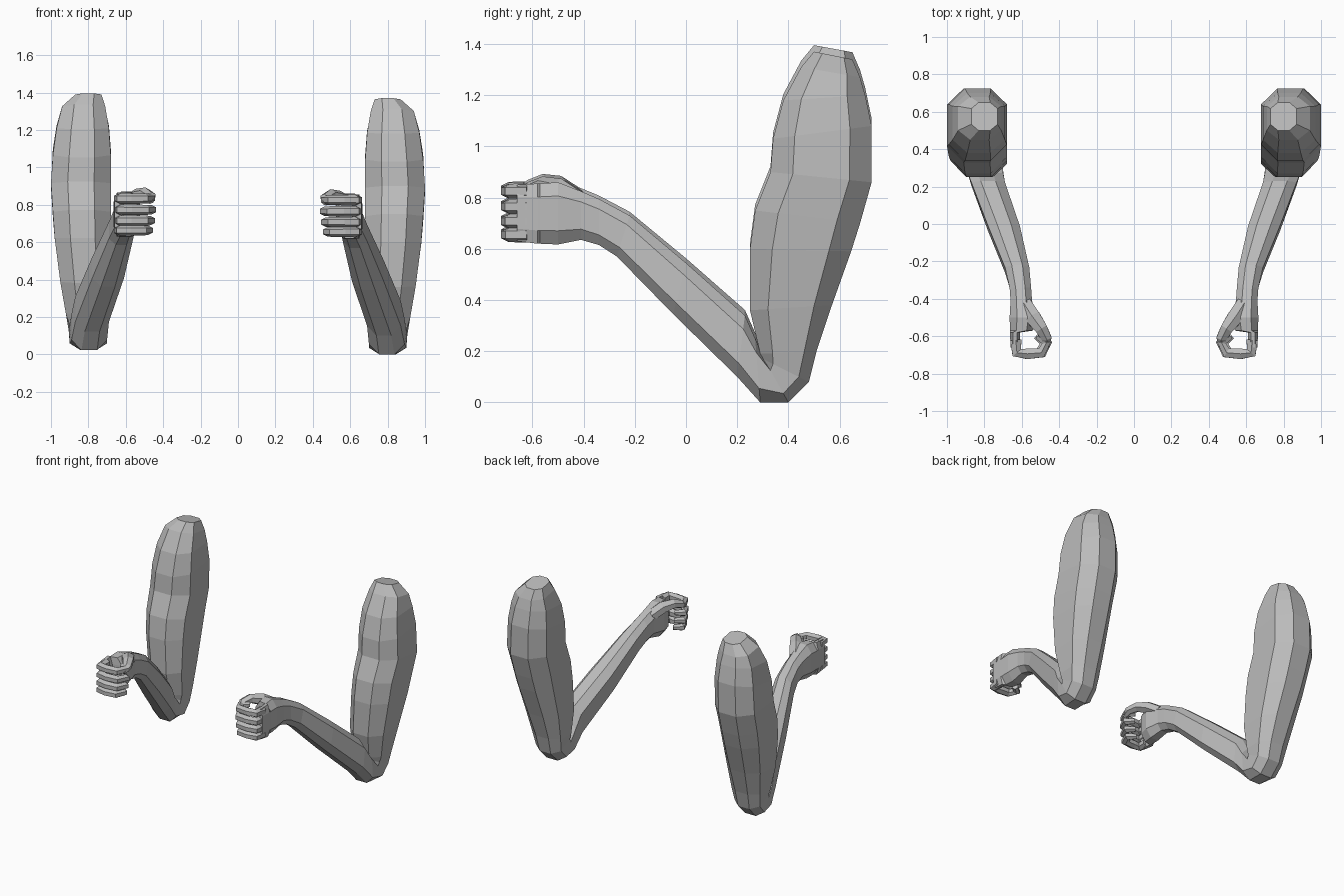
import bpy
import bmesh
from mathutils import Vector

default_cube = bpy.data.objects.get("Cube")
if default_cube:
    bpy.data.objects.remove(default_cube, do_unlink=True)

# Plain grey skin
skin = bpy.data.materials.new("grey_skin")
skin.use_nodes = True
grey = (0.5, 0.5, 0.5, 1)
skin.diffuse_color = grey
skin.node_tree.nodes["Principled BSDF"].inputs["Base Color"].default_value = grey

# Chamfered box section: (fraction across x, fraction front to back)
SECTION = [(.28, 0), (.72, 0), (1, .22), (1, .78),
           (.72, 1), (.28, 1), (0, .78), (0, .22)]
# Hexagonal finger section: (sideways, up)
FINGER_SECTION = [(1, .5), (0, 1), (-1, .5), (-1, -.5), (0, -1), (1, -.5)]


def place(point, side):
    """Puts a point on the chosen side; the right arm is raised a little."""
    x, y, z = point
    if side < 0:
        z += .018 + .015 * y
    return (side * x, y, z)


def loft(name, rings, side):
    """Joins rings of points into a closed, flat shaded skin."""
    mesh = bpy.data.meshes.new(name)
    bm = bmesh.new()
    loops = [[bm.verts.new(place(p, side)) for p in ring] for ring in rings]
    for a, b in zip(loops, loops[1:]):
        count = len(a)
        for i in range(count):
            j = (i + 1) % count
            bm.faces.new((a[i], a[j], b[j], b[i]))
    bm.faces.new(loops[0])
    bm.faces.new(loops[-1])
    bmesh.ops.recalc_face_normals(bm, faces=bm.faces[:])
    bm.to_mesh(mesh)
    bm.free()
    mesh.materials.append(skin)
    obj = bpy.data.objects.new(name, mesh)
    bpy.context.collection.objects.link(obj)
    return obj


def limb_ring(front_y, front_z, back_y, back_z, inner, outer):
    """A ring spanning a front edge and a back edge, between two x limits."""
    return [(inner + (outer - inner) * u,
             front_y + (back_y - front_y) * t,
             front_z + (back_z - front_z) * t) for u, t in SECTION]


def tube_rings(path, radii):
    """Hexagonal rings that follow a path."""
    points = [Vector(p) for p in path]
    rings = []
    for i, point in enumerate(points):
        before = points[max(i - 1, 0)]
        after = points[min(i + 1, len(points) - 1)]
        tangent = (after - before).normalized()
        sideways = tangent.cross(Vector((0, 0, 1))).normalized()
        up = sideways.cross(tangent)
        rings.append([point + (sideways * s + up * u) * radii[i]
                      for s, u in FINGER_SECTION])
    return rings


# Front edge y, z; back edge y, z; inner and outer x
upper_arm = [
    (.50, 1.37, .65, 1.34, .73, .87),
    (.45, 1.31, .68, 1.27, .71, .94),
    (.38, 1.18, .70, 1.2, .69, .97),
    (.34, 1.03, .725, 1.08, .68, .99),
    (.33, .9, .725, .86, .68, 1),
    (.27, .75, .68, .7, .68, .99),
    (.25, .6, .645, .59, .68, .98),
    (.25, .36, .57, .38, .68, .95),
    (.29, .19, .51, .2, .69, .92),
    (.3, .17, .48, .08, .7, .905),
]
forearm = [
    (.31, .16, .4, 0, .7, .9),
    (.27, .25, .29, 0, .7, .89),
    (.23, .34, .2, .1, .69, .87),
    (0, .545, -.05, .345, .61, .78),
    (-.22, .73, -.27, .57, .56, .69),
    (-.34, .795, -.34, .615, .55, .665),
]
hand = [
    (-.41, .825, -.41, .635, .545, .66),
    (-.5, .86, -.5, .617, .525, .665),
    (-.57, .855, -.57, .62, .54, .663),
    (-.58, .855, -.58, .62, .61, .663),
    (-.66, .85, -.66, .63, .61, .66),
]

# Fingers stacked from index to little: height and reach
fingers = {"index": (.825, 1), "middle": (.765, 1.04),
           "ring": (.707, 1), "little": (.655, .93)}
curl = [(.632, -.62), (.626, -.688), (.57, -.694),
        (.495, -.688), (.468, -.635), (.515, -.598)]
curl_radii = [.03, .029, .028, .027, .025, .018]

thumb = [(.585, -.43, .79), (.54, -.5, .835), (.495, -.56, .85),
         (.468, -.61, .835), (.47, -.655, .81)]
thumb_radii = [.04, .042, .033, .027, .016]

for side, label in ((1, "left"), (-1, "right")):
    # Continuous shoulder, elbow, wrist and palm
    rings = [limb_ring(*row) for row in upper_arm + forearm + hand]
    loft(label + "_arm", rings, side)

    # Fist
    for finger, (height, reach) in fingers.items():
        path = [(.632 + (x - .632) * reach, y, height) for x, y in curl]
        loft(f"{label}_{finger}_finger", tube_rings(path, curl_radii), side)
    loft(label + "_thumb", tube_rings(thumb, thumb_radii), side)
